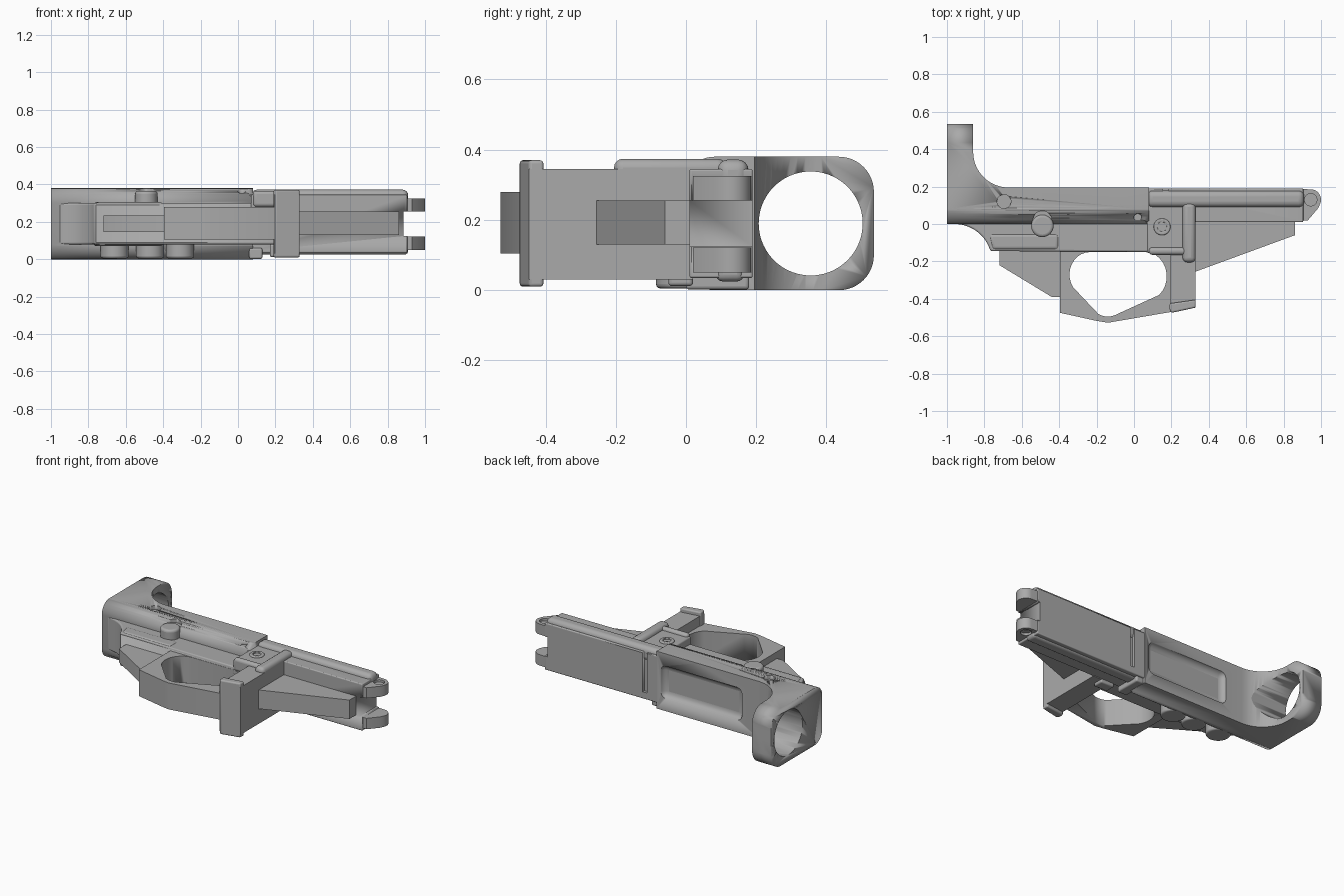
import bpy, bmesh, math
from mathutils import Vector

cube = bpy.data.objects.get("Cube")
if cube:
    bpy.data.objects.remove(cube, do_unlink=True)

grey = bpy.data.materials.new("matte grey")
grey.use_nodes = True
grey.diffuse_color = (0.4, 0.4, 0.4, 1)
grey.node_tree.nodes["Principled BSDF"].inputs["Base Color"].default_value = (0.4, 0.4, 0.4, 1)


def finish(name, bm, bevel=0.0):
    bmesh.ops.recalc_face_normals(bm, faces=bm.faces)
    mesh = bpy.data.meshes.new(name)
    bm.to_mesh(mesh)
    bm.free()
    mesh.materials.append(grey)
    obj = bpy.data.objects.new(name, mesh)
    bpy.context.collection.objects.link(obj)
    if bevel:
        mod = obj.modifiers.new("soft edges", 'BEVEL')
        mod.width, mod.segments, mod.limit_method = bevel, 4, 'ANGLE'
    bpy.ops.object.select_all(action='DESELECT')
    obj.select_set(True)
    bpy.context.view_layer.objects.active = obj
    bpy.ops.object.shade_smooth_by_angle(angle=math.radians(35))
    return obj


def extrude(name, points, low, high, axis='z', bevel=0.0):
    """Extrude an xy outline along z, or a yz outline along x."""
    bm = bmesh.new()
    place = (lambda a, b: (a, b, low)) if axis == 'z' else (lambda a, b: (low, a, b))
    face = bm.faces.new([bm.verts.new(place(a, b)) for a, b in points])
    new = bmesh.ops.extrude_face_region(bm, geom=[face])["geom"]
    move = Vector((0, 0, high - low)) if axis == 'z' else Vector((high - low, 0, 0))
    bmesh.ops.translate(bm, vec=move, verts=[g for g in new if isinstance(g, bmesh.types.BMVert)])
    return finish(name, bm, bevel)


def box(name, x, y, z, bevel=0.0):
    return extrude(name, [(x[0], y[0]), (x[1], y[0]), (x[1], y[1]), (x[0], y[1])], *z, bevel=bevel)


def arc(cx, cy, r, start, end, n=12, ry=None):
    angles = [math.radians(start + (end - start) * i / n) for i in range(n + 1)]
    return [(cx + r * math.cos(t), cy + (ry or r) * math.sin(t)) for t in angles]


def disc(name, x, y, r, low, high, bevel=0.0):
    return extrude(name, arc(x, y, r, 0, 352.5, 47), low, high, bevel=bevel)


def cut(target, cutter, operation='DIFFERENCE'):
    cutter.hide_render = True
    cutter.hide_set(True)
    mod = target.modifiers.new(operation.lower(), 'BOOLEAN')
    mod.object, mod.operation, mod.solver = cutter, operation, 'EXACT'


# Rear body with upright end ring and swept fillet
rear = extrude("rear_body", [(-1, 0), (0.08, 0), (0.08, 0.195), (-0.67, 0.195)]
               + arc(-0.67, 0.385, 0.19, 262, 180) + [(-0.86, 0.535), (-1, 0.535)], 0, 0.38)
section = (arc(0.08, 0.08, 0.08, 180, 270) + arc(0.435, 0.1, 0.1, 270, 360)
           + arc(0.435, 0.28, 0.1, 0, 90) + arc(0.08, 0.3, 0.08, 90, 180))
cut(rear, extrude("rounding_cutter", section, -1.1, 0.2, 'x'), 'INTERSECT')
cut(rear, extrude("ring_cutter", arc(0.355, 0.19, 0.148, 0, 355, 71), -1.1, -0.6, 'x'))
# Shallow decorative panel on the back edge
cut(rear, box("panel_cutter", (-0.55, 0.05), (0.165, 0.3), (0.08, 0.3), 0.04))
# Shallow decorative dimples on the broad face
for i, (x, y, r) in enumerate([(-0.695, 0.12, 0.037), (-0.49, 0.02, 0.05), (0.02, 0.035, 0.02)]):
    cut(rear, disc(f"dimple_cutter_{i}", x, y, r, 0.355, 0.5))

# Under-body web and curved rear neck
extrude("under_body", arc(-0.96, -0.2, 0.2, 90, 17) + [(-0.76, -0.145), (0.3, -0.15), (0.3, 0.04), (-0.96, 0.04)],
        0.08, 0.3, bevel=0.03)
extrude("neck_side_plate", [(-0.76, -0.14), (-0.4, -0.14), (-0.4, -0.05), (-0.78, -0.05)], 0.07, 0.305, bevel=0.02)

# Rear wedge below the body
extrude("rear_wedge", [(-0.72, -0.14), (-0.72, -0.22), (-0.44, -0.39), (-0.38, -0.39), (-0.38, -0.14)], 0.145, 0.235)

# Open loop below the body
loop = extrude("lower_loop", [(-0.395, -0.14), (-0.395, -0.475), (-0.2, -0.518), (-0.14, -0.528),
                              (0.2, -0.47), (0.3, -0.45), (0.3, -0.14)], 0.105, 0.28)
hole = (arc(-0.235, -0.27, 0.11, 90, 215, 10, 0.12) + arc(-0.14, -0.395, 0.1, 240, 300, 8)
        + arc(0.06, -0.28, 0.115, 310, 450, 10, 0.13))
hole_outline = [(a, b) for a, b in hole]
for part in (loop,):
    cut(part, extrude("loop_cutter", hole_outline, -0.1, 0.6))

# Forward upright block with flared foot
extrude("upright_block", [(0.195, 0.02), (0.195, -0.47), (0.33, -0.447), (0.33, 0.02)], 0.03, 0.345)
extrude("flared_foot", [(0.19, -0.425), (0.33, -0.405), (0.33, -0.447), (0.2, -0.475), (0.19, -0.46)],
        0.01, 0.37, bevel=0.012)

# Forward body and its tapered underside
front = box("front_body", (0.06, 0.905), (0.01, 0.19), (0.035, 0.345), 0.006)
cut(front, box("slot_cutter", (0.155, 0.185), (0.17, 0.3), (0.08, 0.4)))
cut(front, box("fork_cutter", (0.885, 1.1), (-0.1, 0.3), (0.125, 0.255)))
extrude("tapered_underside", [(0.32, -0.258), (0.86, -0.06), (0.86, 0.03), (0.32, 0.03)], 0.13, 0.255)

# Long rounded rail on the upper side
box("side_rail", (0.07, 0.91), (0.09, 0.178), (0.28, 0.372), 0.03)
box("lower_side_rail", (0.07, 0.91), (0.085, 0.165), (0.025, 0.1), 0.02)

# Raised shield around the side boss
box("shield_plate", (0.07, 0.3), (-0.155, 0.13), (0.25, 0.348), 0.01)
box("shield_rib", (0.26, 0.33), (-0.205, 0.115), (0.28, 0.374), 0.025)
box("shield_lower_rib", (0.08, 0.3), (-0.165, -0.125), (0.28, 0.366), 0.018)
boss = disc("side_boss", 0.15, -0.015, 0.045, 0.3, 0.356, 0.006)
cut(boss, disc("boss_dimple_cutter", 0.15, -0.015, 0.025, 0.335, 0.5))

# Paired front ears with shallow dimples
ear = [(0.88, 0.02), (0.93, 0.02), (0.985, 0.085)] + arc(0.945, 0.13, 0.055, -25, 90) + [(0.88, 0.188)]
for name, low, high, face in (("right_ear", 0.05, 0.122, 0.05), ("left_ear", 0.255, 0.325, 0.325)):
    lug = extrude(name, ear, low, high)
    cut(lug, disc(name + "_cutter", 0.945, 0.13, 0.033, face - 0.015, face + 0.015))

# Rounded swells on both broad sides
disc("upper_swell", -0.49, -0.01, 0.06, 0.24, 0.365, 0.015)
for i, x in enumerate((-0.66, -0.47, -0.31)):
    disc(f"lower_swell_{i}", x, -0.01, 0.075, 0.005, 0.12, 0.012)
box("lower_side_step", (0.06, 0.13), (0.0, 0.18), (0.002, 0.06), 0.01)
box("lower_side_catch", (0.17, 0.27), (-0.05, 0.02), (0.012, 0.08), 0.01)
